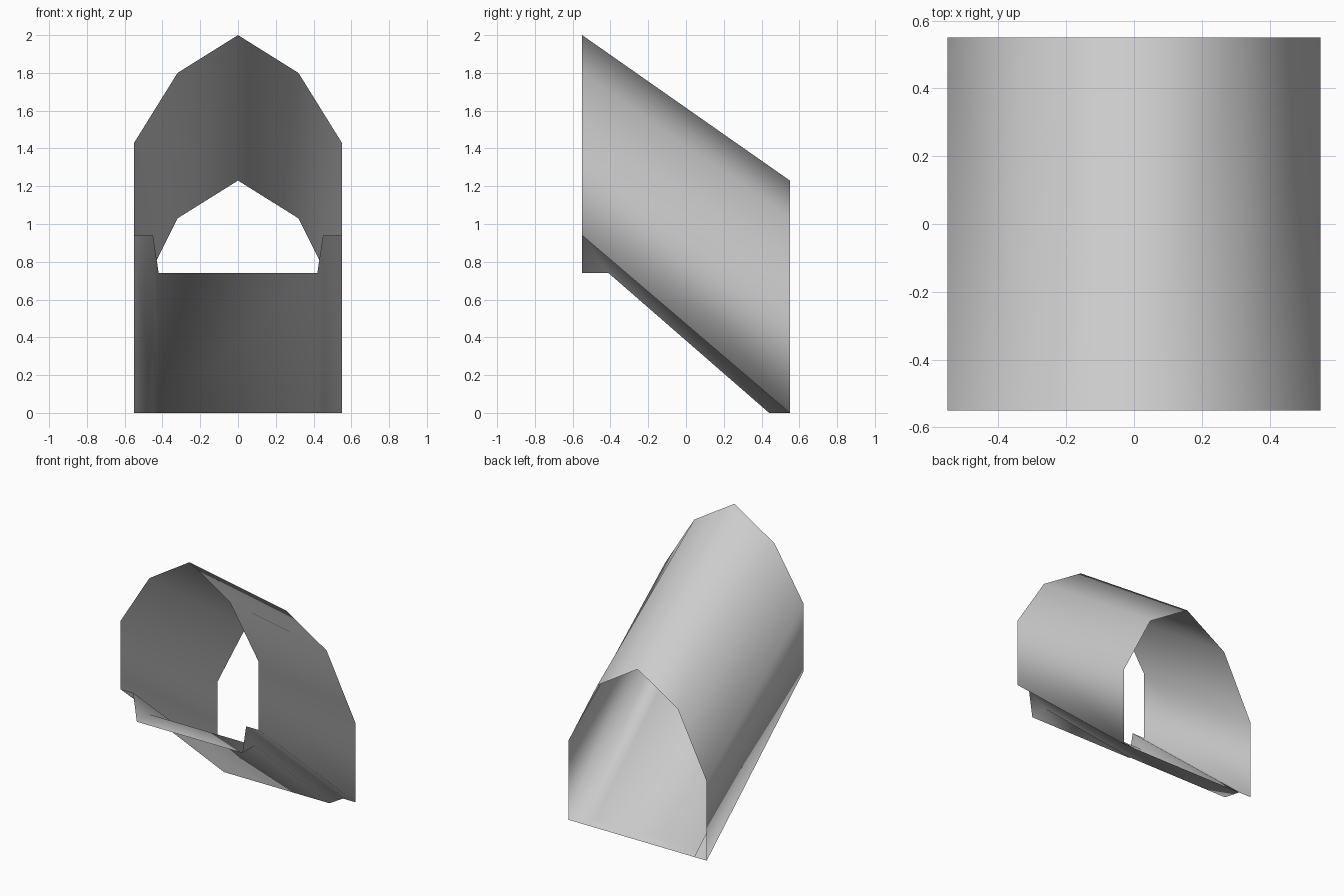
import bpy
import bmesh

# Remove the default cube if present
cube = bpy.data.objects.get("Cube")
if cube:
    bpy.data.objects.remove(cube, do_unlink=True)

# Plain grey material
grey = bpy.data.materials.new("plain_grey")
grey.use_nodes = True
colour = (0.6, 0.6, 0.6, 1)
grey.diffuse_color = colour
grey.node_tree.nodes["Principled BSDF"].inputs["Base Color"].default_value = colour

HALF = 0.55
LIP = 0.45
FLOOR = 0.42

bm = bmesh.new()


def mirrored(x, y, z):
    """Right and left vertices; a single shared one on the centre line."""
    a = bm.verts.new((x, y, z))
    return (a, bm.verts.new((-x, y, z)) if x else a)


def station(y, heights):
    """Arch from ridge to lip at one end of the shell."""
    widths = (0, 0.32, HALF, HALF, LIP)
    return [mirrored(x, y, z) for x, z in zip(widths, heights)]


# Sloping arched shell with an inward lip along each lower edge
front = station(-HALF, (2.0, 1.80, 1.43, 0.94, 0.94))
back = station(HALF, (1.23, 1.03, 0.57, 0, 0))

# Sunken floor: short shelf, long ramp, short landing
shelf_front = mirrored(FLOOR, -HALF, 0.74)
shelf_back = mirrored(FLOOR, -0.41, 0.74)
ramp_end = mirrored(FLOOR, 0.44, 0)
floor_rows = [shelf_front, shelf_back, ramp_end, back[-1]]

for s in (0, 1):
    for i in range(len(front) - 1):
        bm.faces.new((front[i][s], front[i + 1][s], back[i + 1][s], back[i][s]))
    # Trough wall between lip and floor
    lip_f, lip_b = front[-1][s], back[-1][s]
    bm.faces.new((lip_f, shelf_front[s], shelf_back[s]))
    bm.faces.new((lip_f, shelf_back[s], ramp_end[s], lip_b))

for a, b in zip(floor_rows, floor_rows[1:]):
    bm.faces.new((a[0], a[1], b[1], b[0]))

# Consistent outward faces, smooth all round
bmesh.ops.recalc_face_normals(bm, faces=bm.faces)
bm.faces.ensure_lookup_table()
if bm.faces[0].normal.z < 0:
    bmesh.ops.reverse_faces(bm, faces=bm.faces)
for f in bm.faces:
    f.smooth = True

mesh = bpy.data.meshes.new("arched_shell")
bm.to_mesh(mesh)
bm.free()
mesh.materials.append(grey)
shell = bpy.data.objects.new("arched_shell", mesh)
bpy.context.collection.objects.link(shell)
